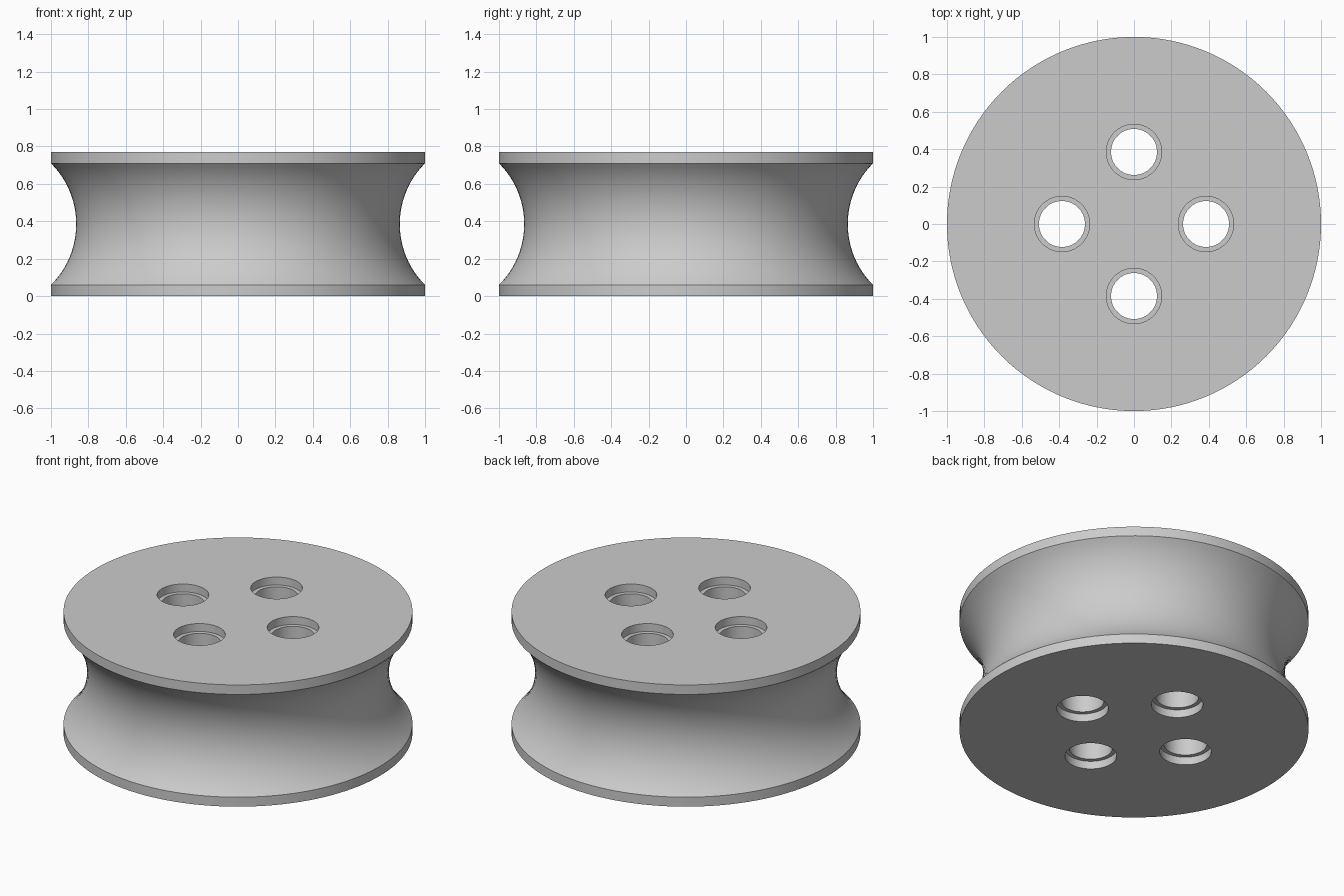
import bpy
import bmesh
from math import pi, sin, cos, radians
from mathutils import Vector

HEIGHT, RIM = 0.77, 0.06
WAIST, ARC = 0.865, 0.459      # waist radius and groove arc radius
HOLE, BORE, DEPTH = 0.123, 0.148, 0.05
OFFSET = 0.385                 # hole distance from the axis

cube = bpy.data.objects.get("Cube")
if cube:
    bpy.data.objects.remove(cube, do_unlink=True)


def make_material(name, rgb):
    mat = bpy.data.materials.new(name)
    mat.use_nodes = True
    mat.diffuse_color = (*rgb, 1)
    mat.node_tree.nodes["Principled BSDF"].inputs["Base Color"].default_value = (*rgb, 1)
    return mat


def lathe(name, profile, steps, location=(0, 0, 0)):
    """Closed solid turned from (radius, z) points, capped at both ends."""
    bm = bmesh.new()
    rings = []
    for r, z in profile:
        rings.append([bm.verts.new((r * cos(2 * pi * i / steps), r * sin(2 * pi * i / steps), z))
                      for i in range(steps)])
    for low, high in zip(rings, rings[1:]):
        for i in range(steps):
            j = (i + 1) % steps
            bm.faces.new((low[i], low[j], high[j], high[i]))
    bm.faces.new(rings[0][::-1])
    bm.faces.new(rings[-1])
    mesh = bpy.data.meshes.new(name)
    bm.to_mesh(mesh)
    bm.free()
    obj = bpy.data.objects.new(name, mesh)
    obj.location = Vector(location)
    bpy.context.collection.objects.link(obj)
    return obj


grey = make_material("plain grey", (0.6, 0.6, 0.6))

# Wheel body: two thin rims joined by a concave groove
mid = HEIGHT / 2
groove = []
for k in range(-12, 13):
    a = radians(45) * k / 12
    groove.append((WAIST + ARC * (1 - cos(a)), mid + ARC * sin(a)))
groove[0], groove[-1] = (1, RIM), (1, HEIGHT - RIM)
wheel = lathe("grooved_wheel", [(1, 0)] + groove + [(1, HEIGHT)], 128)
wheel.data.materials.append(grey)

# Four through holes, counterbored on both faces
bore_profile = [(BORE, -0.1), (BORE, DEPTH), (HOLE, DEPTH),
                (HOLE, HEIGHT - DEPTH), (BORE, HEIGHT - DEPTH), (BORE, HEIGHT + 0.1)]
cutters = []
for q in range(4):
    a = q * pi / 2
    cutter = lathe("hole_cutter", bore_profile, 64, (OFFSET * cos(a), OFFSET * sin(a), 0))
    cutter.data.materials.append(grey)
    cutter.hide_render = True
    cutters.append(cutter)
    mod = wheel.modifiers.new("hole", 'BOOLEAN')
    mod.operation = 'DIFFERENCE'
    mod.solver = 'EXACT'
    mod.object = cutter

# Bake the holes, remove the cutters and smooth the curved walls
bpy.ops.object.select_all(action='DESELECT')
wheel.select_set(True)
bpy.context.view_layer.objects.active = wheel
for mod in list(wheel.modifiers):
    bpy.ops.object.modifier_apply(modifier=mod.name)
for cutter in cutters:
    bpy.data.objects.remove(cutter, do_unlink=True)
bpy.ops.object.shade_smooth_by_angle(angle=radians(30))
